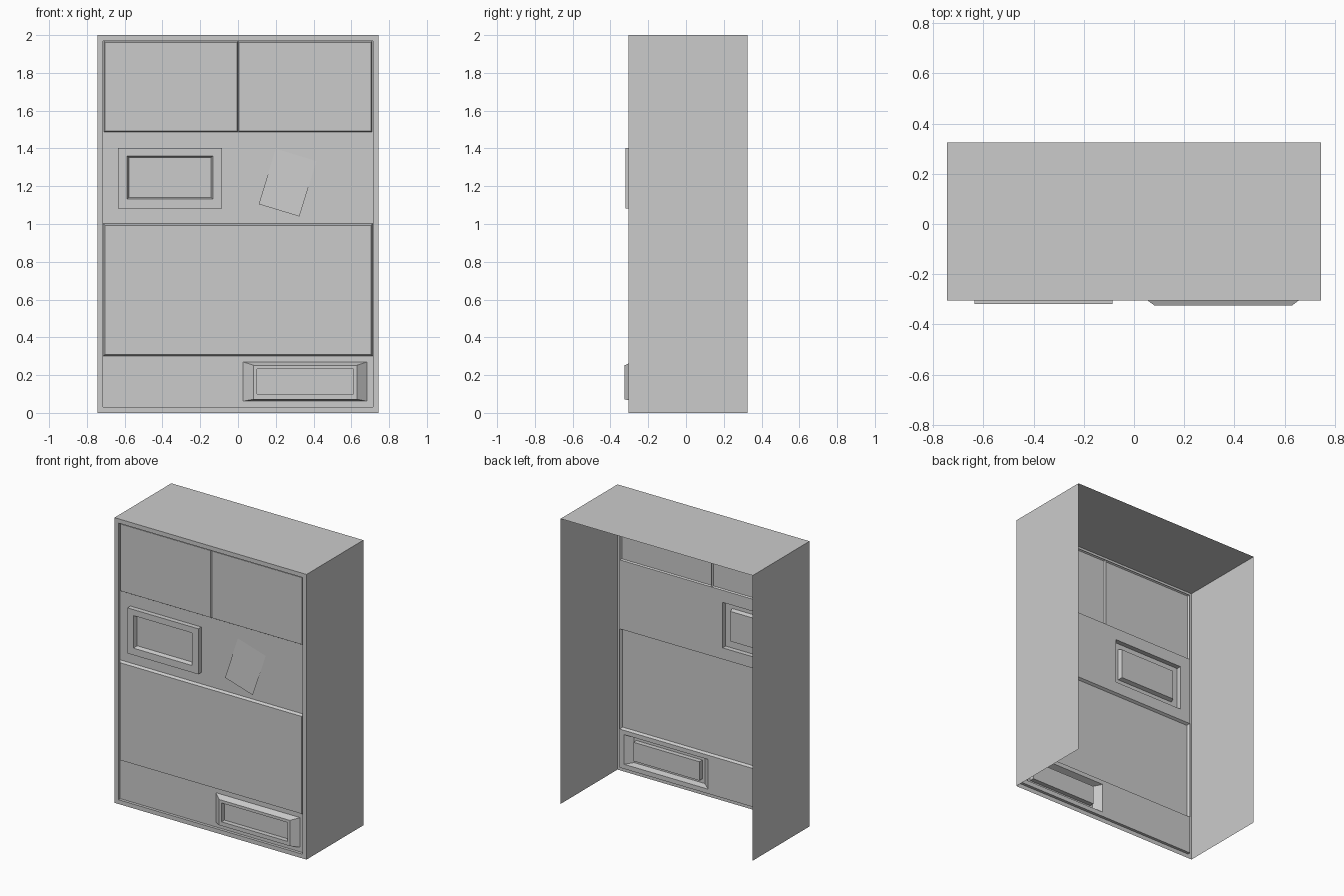
import bpy, bmesh
from mathutils import Vector

if "Cube" in bpy.data.objects:
    bpy.data.objects.remove(bpy.data.objects["Cube"])

FLOOR = -0.285   # recessed front surface
FRONT = -0.305   # front of the cabinet rim


def finish(name, bm):
    bmesh.ops.remove_doubles(bm, verts=bm.verts, dist=1e-5)
    me = bpy.data.meshes.new(name)
    bm.to_mesh(me)
    bm.free()
    ob = bpy.data.objects.new(name, me)
    bpy.context.collection.objects.link(ob)
    return ob


def stepped(name, rings, cap=True, skip_bottom=False):
    """Stitch rectangles (x0, x1, z0, z1, y) from back to front into a shell."""
    bm = bmesh.new()
    loops = [[bm.verts.new(p) for p in ((x0, y, z0), (x1, y, z0), (x1, y, z1), (x0, y, z1))]
             for x0, x1, z0, z1, y in rings]
    for i, (a, b) in enumerate(zip(loops, loops[1:])):
        for k in range(4):
            if skip_bottom and i == 0 and k == 0:
                continue
            n = (k + 1) % 4
            bm.faces.new((a[k], a[n], b[n], b[k]))
    if cap:
        bm.faces.new(loops[-1])
    return finish(name, bm)


def inset(r, d, y):
    return (r[0] + d, r[1] - d, r[2] + d, r[3] - d, y)


def holed_sheet(name, outer, holes, y):
    """Flat front-facing sheet with rectangular openings."""
    xs = sorted({v for r in [outer] + holes for v in r[:2]})
    zs = sorted({v for r in [outer] + holes for v in r[2:4]})
    bm = bmesh.new()
    for x0, x1 in zip(xs, xs[1:]):
        for z0, z1 in zip(zs, zs[1:]):
            cx, cz = (x0 + x1) / 2, (z0 + z1) / 2
            if any(h[0] < cx < h[1] and h[2] < cz < h[3] for h in holes):
                continue
            bm.faces.new([bm.verts.new(p) for p in
                          ((x0, y, z0), (x1, y, z0), (x1, y, z1), (x0, y, z1))])
    bmesh.ops.remove_doubles(bm, verts=bm.verts, dist=1e-5)
    bmesh.ops.dissolve_limit(bm, angle_limit=0.01, verts=bm.verts, edges=bm.edges)
    return finish(name, bm)


# Cabinet shell: open back and underside, rim around the front
body = (-0.745, 0.745, 0.0, 2.0)
opening = (-0.715, 0.715, 0.03, 1.97)
stepped("cabinet_shell", [body + (0.325,), body + (FRONT,),
                          opening + (FRONT,), opening + (FLOOR,)],
        cap=False, skip_bottom=True)

# Raised panels: two at the top, one large below
panels = {"upper_left_panel": (-0.71, 0.0, 1.487, 1.968),
          "upper_right_panel": (0.0, 0.71, 1.487, 1.968),
          "lower_panel": (-0.714, 0.714, 0.30, 1.003)}
for name, r in panels.items():
    lower = name == "lower_panel"
    stepped(name, [r + (FLOOR,), inset(r, 0.01 if lower else 0.006,
                                       -0.303 if lower else -0.295)])

# Screen frame with sunken screen
screen = (-0.635, -0.085, 1.083, 1.402)
glass = (-0.587, -0.133, 1.132, 1.36)
stepped("screen_frame", [screen + (FLOOR,), screen + (-0.319,), glass + (-0.319,),
                         inset(glass, 0.009, -0.292)])

# Delivery tray with sloped surround and sunken flap
tray = (0.027, 0.682, 0.062, 0.27)
tray_front = (0.082, 0.63, 0.072, 0.252)
flap = (0.10, 0.612, 0.10, 0.232)
stepped("delivery_tray", [tray + (FLOOR,), tray_front + (-0.325,), flap + (-0.325,),
                          flap + (-0.292,)])

# Recessed front around the raised parts
holed_sheet("front_sheet", opening, list(panels.values()) + [screen, tray], FLOOR)

# Tilted paper notice, lifting away at its lower edge
bm = bmesh.new()
bl, side, up = Vector((0.11, -0.301, 1.105)), Vector((0.215, 0, -0.065)), Vector((0.09, 0.015, 0.293))
bm.faces.new([bm.verts.new(p) for p in (bl, bl + side, bl + side + up, bl + up)])
finish("paper_notice", bm)
